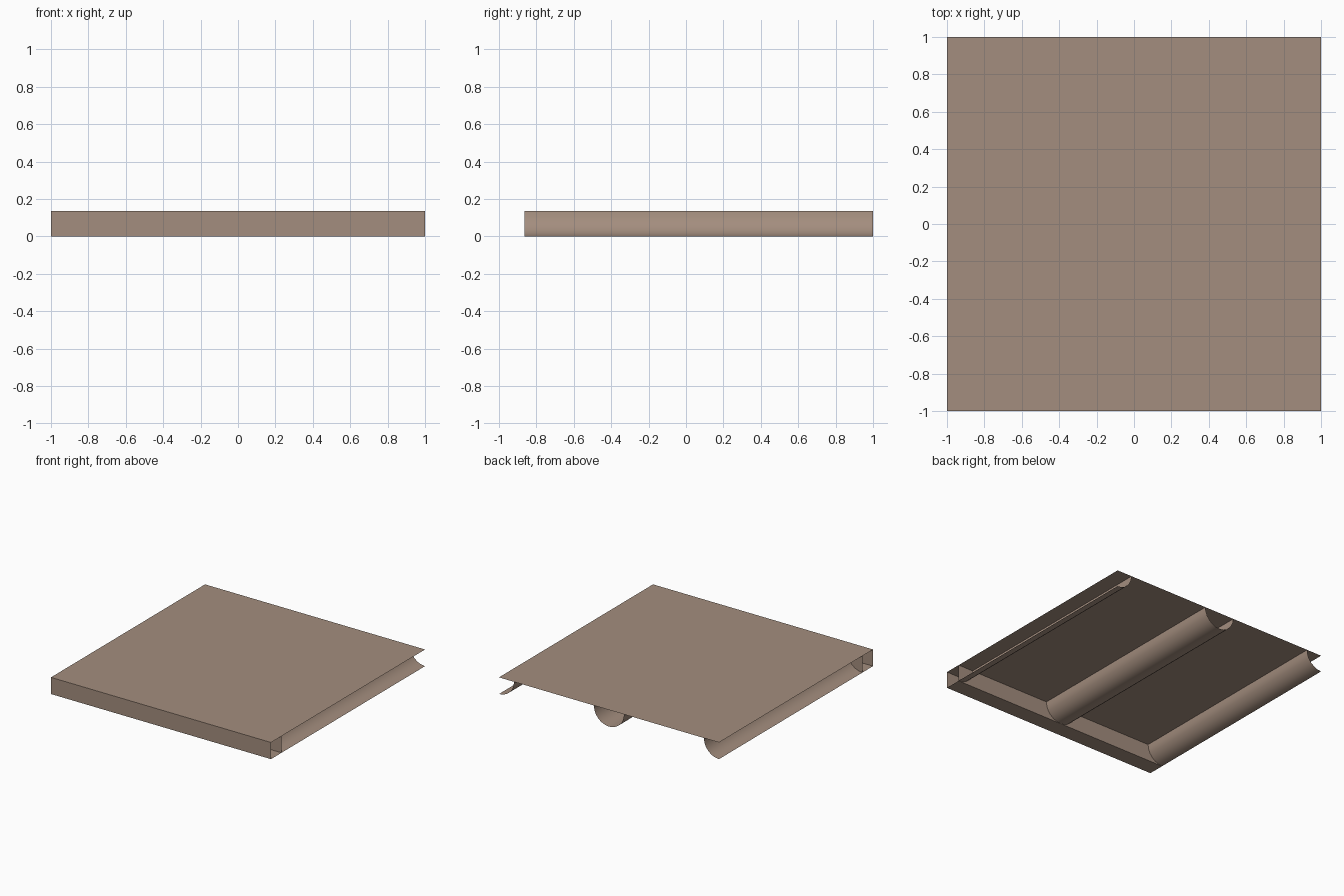
import bpy
import math

cube = bpy.data.objects.get("Cube")
if cube:
    bpy.data.objects.remove(cube, do_unlink=True)

HEIGHT = 0.137   # total height, also the radius of the ribs
FRONT = HEIGHT - 1   # rear wall of the front channel
STEPS = 6        # segments per quarter round

taupe = bpy.data.materials.new("taupe")
taupe.use_nodes = True
COLOUR = (0.37, 0.27, 0.21, 1)
taupe.diffuse_color = COLOUR
taupe.node_tree.nodes["Principled BSDF"].inputs["Base Color"].default_value = COLOUR


def sweep(name, start, end, closed=False):
    """Join two matching lines of points with a strip of quads."""
    n = len(start)
    count = n if closed else n - 1
    faces = [(i, (i + 1) % n, n + (i + 1) % n, n + i) for i in range(count)]
    mesh = bpy.data.meshes.new(name)
    mesh.from_pydata(start + end, [], faces)
    mesh.materials.append(taupe)
    obj = bpy.data.objects.new(name, mesh)
    bpy.context.collection.objects.link(obj)
    return obj


def rib(name, centre, first, last):
    """Thin curved rib hanging below the panel, running front to back."""
    count = round((last - first) / 90 * STEPS)
    angles = [math.radians(first + (last - first) * i / count) for i in range(count + 1)]
    line = [(centre + HEIGHT * math.cos(a), HEIGHT + HEIGHT * math.sin(a)) for a in angles]
    obj = sweep(name, [(x, FRONT, z) for x, z in line], [(x, 1, z) for x, z in line])
    obj.data.flip_normals()
    bpy.ops.object.select_all(action="DESELECT")
    obj.select_set(True)
    bpy.context.view_layer.objects.active = obj
    bpy.ops.object.shade_smooth_by_angle()


# Flat top panel
sweep("top_panel", [(-1, -1, HEIGHT), (1, -1, HEIGHT)], [(-1, 1, HEIGHT), (1, 1, HEIGHT)])

# Open-ended channel under the front edge: front wall, floor and rear wall
channel = [(-1, HEIGHT), (-1, 0), (FRONT, 0), (FRONT, HEIGHT)]
sweep("front_channel", [(-1, y, z) for y, z in channel], [(1, y, z) for y, z in channel])

# Half-round rib in the middle, quarter-round ribs flaring out at the sides
rib("middle_rib", 0, 180, 360)
rib("right_rib", -1, 270, 360)
rib("left_rib", 1, 180, 270)
